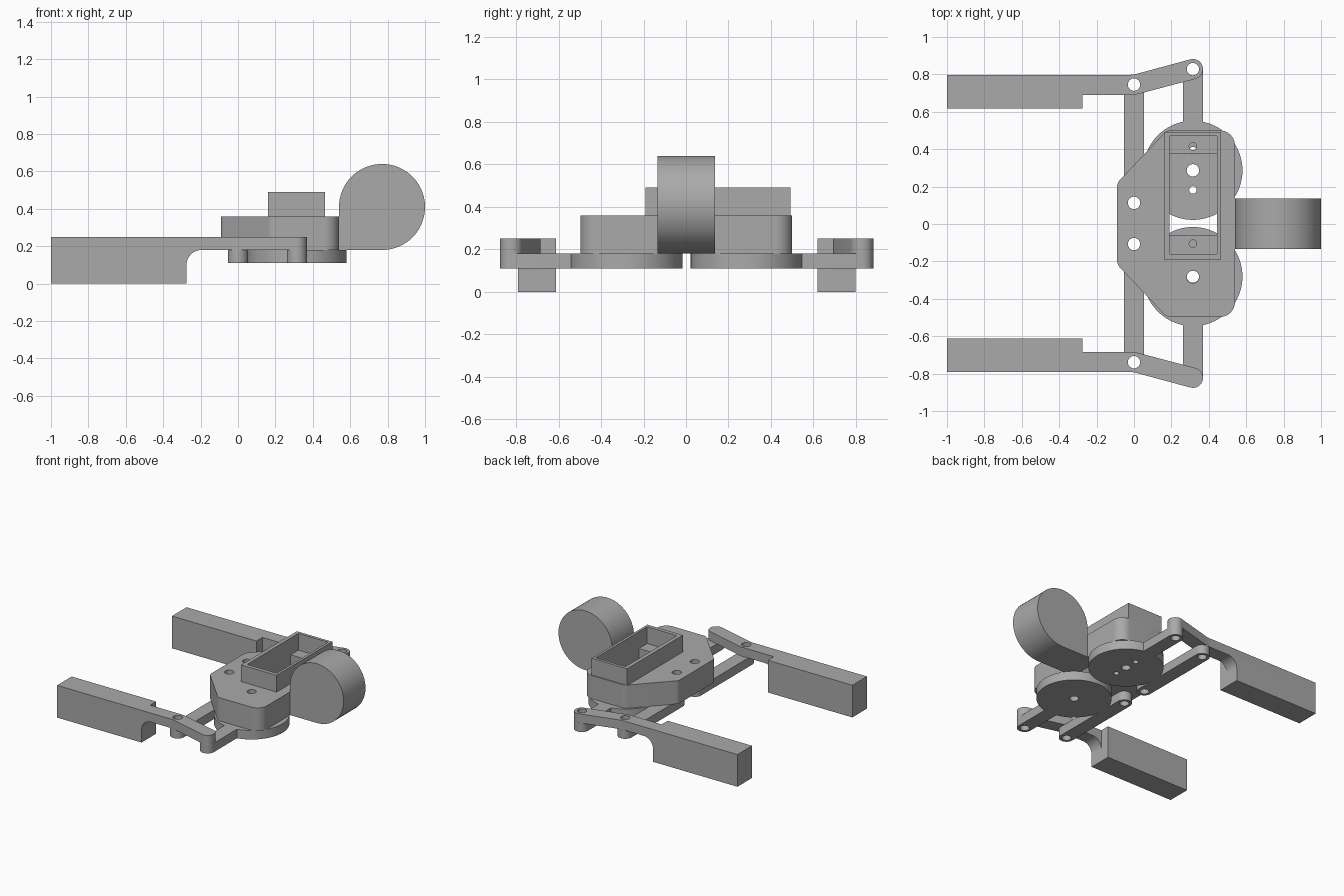
import bpy
import bmesh
from math import sin, cos, pi, atan2, radians
from mathutils import Vector

cube = bpy.data.objects.get("Cube")
if cube:
    bpy.data.objects.remove(cube, do_unlink=True)

grey = bpy.data.materials.new("plain grey")
grey.use_nodes = True
COLOUR = (0.4, 0.4, 0.4, 1)
grey.diffuse_color = COLOUR
grey.node_tree.nodes["Principled BSDF"].inputs["Base Color"].default_value = COLOUR

MID = 0.003  # y of the symmetry plane


def arc(cx, cy, r, a0, a1, n=16):
    return [(cx + r * cos(a0 + (a1 - a0) * i / n),
             cy + r * sin(a0 + (a1 - a0) * i / n)) for i in range(n + 1)]


def circle(cx, cy, r, n=48):
    return arc(cx, cy, r, 0, 2 * pi, n)[:-1]


def rect(x0, y0, x1, y1):
    return [(x0, y0), (x1, y0), (x1, y1), (x0, y1)]


def link(p, q, r):
    """Bar outline with round ends."""
    a = atan2(q[1] - p[1], q[0] - p[0])
    return arc(*q, r, a - pi / 2, a + pi / 2) + arc(*p, r, a + pi / 2, a + 3 * pi / 2)


def rounded(corners, n=8):
    """Polygon from (x, y, radius) corners."""
    out = []
    for i, (x, y, r) in enumerate(corners):
        p = Vector((x, y))
        u = (Vector(corners[i - 1][:2]) - p).normalized()
        v = (Vector(corners[(i + 1) % len(corners)][:2]) - p).normalized()
        half = u.angle(v) / 2
        c = p + (u + v).normalized() * r / sin(half)
        d0 = p + u * r / sin(half) * cos(half) - c
        d1 = p + v * r / sin(half) * cos(half) - c
        for k in range(n + 1):
            d = d0.lerp(d1, k / n).normalized() * r
            out.append(tuple(c + d))
    return out


def flip(loop, s):
    return [(x, MID + s * (y - MID)) for x, y in loop]


def plate(name, loops, low, high, upright=False):
    """Extrude outlines (the first is the rim, the rest are holes)."""
    cu = bpy.data.curves.new(name, "CURVE")
    cu.dimensions = "2D"
    cu.fill_mode = "BOTH"
    cu.extrude = (high - low) / 2
    for loop in loops:
        sp = cu.splines.new("POLY")
        sp.points.add(len(loop) - 1)
        for pt, (x, y) in zip(sp.points, loop):
            pt.co = (x, y, 0, 1)
        sp.use_cyclic_u = True
    temp = bpy.data.objects.new(name + "_outline", cu)
    bpy.context.scene.collection.objects.link(temp)
    bpy.context.view_layer.update()
    dg = bpy.context.evaluated_depsgraph_get()
    me = bpy.data.meshes.new_from_object(temp.evaluated_get(dg))
    bpy.data.objects.remove(temp, do_unlink=True)
    bm = bmesh.new()
    bm.from_mesh(me)
    bmesh.ops.remove_doubles(bm, verts=bm.verts, dist=0.0001)
    bmesh.ops.recalc_face_normals(bm, faces=bm.faces)
    bm.to_mesh(me)
    bm.free()
    me.name = name
    me.materials.clear()
    me.materials.append(grey)
    ob = bpy.data.objects.new(name, me)
    bpy.context.scene.collection.objects.link(ob)
    mid = (low + high) / 2
    if upright:
        ob.rotation_euler.x = pi / 2
        ob.location.y = mid
    else:
        ob.location.z = mid
    bpy.ops.object.select_all(action="DESELECT")
    ob.select_set(True)
    bpy.context.view_layer.objects.active = ob
    bpy.ops.object.shade_smooth_by_angle(angle=radians(30))
    return ob


GX, GY = 0.315, 0.287       # gear centre
PIVOT, TIP = (0, 0.745), (GX, 0.828)
INNER = (0, 0.113)
HOLE, SMALL, R = 0.033, 0.02, 0.054

# Body with motor opening, screw holes and pivot holes
half = [(0.54, 0.5, 0.08), (0.175, 0.5, 0.05), (-0.09, 0.22, 0.05)]
outline = half + [(x, 2 * MID - y - 0.003, r) for x, y, r in reversed(half)]
plate("body", [rounded(outline), rect(0.19, -0.06, 0.445, 0.375),
               circle(GX, 0.415, SMALL), circle(GX, -0.105, SMALL),
               circle(GX, -0.283, HOLE), circle(*INNER, HOLE),
               circle(0, -0.107, HOLE)], 0.18, 0.36)

# Open frame around the motor
plate("motor_frame", [rect(0.16, -0.19, 0.465, 0.493),
                      rect(0.19, -0.16, 0.445, 0.47)], 0.36, 0.49)

# Round wrist mount with one square corner
plate("wrist_mount", [[(0.54, 0.18)] + arc(0.77, 0.41, 0.23, -pi / 2, pi, 48)],
      -0.133, 0.136, upright=True)

for side, s in (("back", 1), ("front", -1)):
    # Gear disc and its arm
    holes = [circle(GX, GY, HOLE)]
    if s > 0:
        holes += [circle(GX, GY + d, SMALL) for d in (-0.105, 0.105)]
    plate(side + "_gear", [flip(l, s) for l in [circle(GX, GY, 0.265, 72)] + holes],
          0.11, 0.18)
    arm = arc(*TIP, R, 0, pi) + [(GX - R, GY + 0.24), (GX + R, GY + 0.24)]
    plate(side + "_gear_arm", [flip(l, s) for l in (arm, circle(*TIP, HOLE))],
          0.11, 0.18)

    # Parallel bar under the body
    plate(side + "_bar", [flip(l, s) for l in (
        link(INNER, PIVOT, R), circle(*PIVOT, HOLE), circle(*INNER, HOLE))],
        0.11, 0.18)

    # Finger top with its angled link
    a = atan2(TIP[1] - PIVOT[1], TIP[0] - PIVOT[0])
    top = [(-1, 0.797), (-1, 0.618), (-0.275, 0.618), (-0.275, 0.691), (0, 0.691),
           (R * sin(a), PIVOT[1] - R * cos(a))]
    top += arc(*TIP, R, a - pi / 2, a + pi / 2) + [(0, 0.799), (-0.03, 0.797)]
    loops = [top, circle(*PIVOT, HOLE)]
    if s > 0:
        loops.append(circle(*TIP, HOLE))
    plate(side + "_finger_top", [flip(l, s) for l in loops], 0.18, 0.25)

    # Finger block and the curved web behind it
    plate(side + "_finger_block", [flip(rect(-1, 0.618, -0.275, 0.797), s)], 0, 0.18)
    ys = sorted(MID + s * (y - MID) for y in (0.691, 0.797))
    plate(side + "_finger_web", [[(-0.275, 0.18)] + arc(-0.195, 0.1, 0.08, pi, pi / 2)],
          *ys, upright=True)
